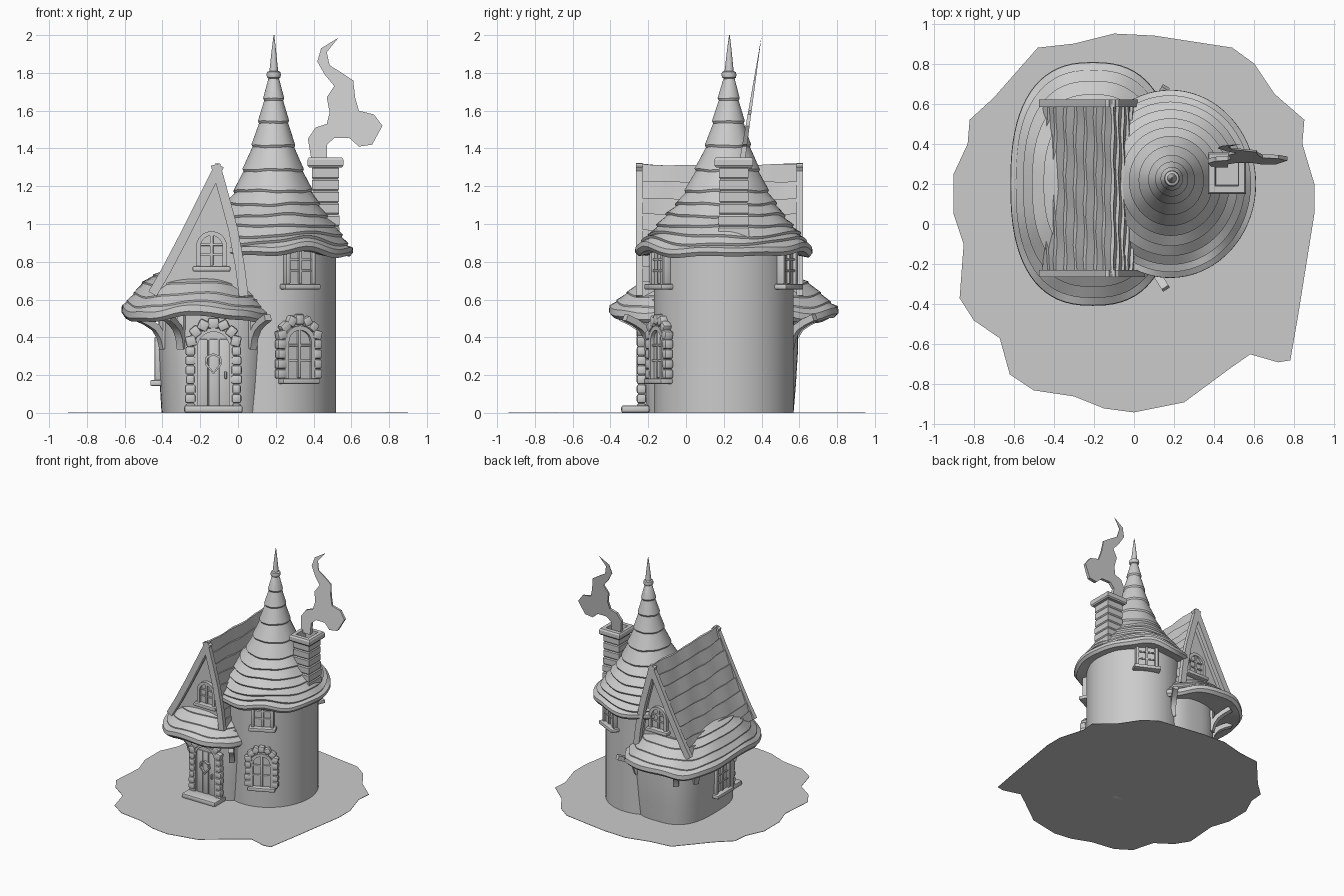
import bpy, bmesh, math, random
from math import sin, cos, pi, radians
from mathutils import Matrix, Vector

random.seed(4)
if "Cube" in bpy.data.objects:
    bpy.data.objects.remove(bpy.data.objects["Cube"])

clay = bpy.data.materials.new("light_grey")
clay.use_nodes = True
clay.diffuse_color = (0.6, 0.6, 0.6, 1)
clay.node_tree.nodes["Principled BSDF"].inputs["Base Color"].default_value = (0.6, 0.6, 0.6, 1)


def finish(name, bm, M=Matrix(), smooth=35):
    bmesh.ops.recalc_face_normals(bm, faces=bm.faces)
    bm.transform(M)
    me = bpy.data.meshes.new(name)
    bm.to_mesh(me)
    bm.free()
    me.materials.append(clay)
    ob = bpy.data.objects.new(name, me)
    bpy.context.collection.objects.link(ob)
    bpy.ops.object.select_all(action='DESELECT')
    ob.select_set(True)
    bpy.context.view_layer.objects.active = ob
    bpy.ops.object.shade_smooth_by_angle(angle=radians(smooth))
    return ob


def loft(name, rings, M=Matrix(), smooth=35):
    """Skin closed rings of points and cap both ends."""
    bm = bmesh.new()
    vs = [[bm.verts.new(p) for p in r] for r in rings]
    n = len(vs[0])
    for a, b in zip(vs, vs[1:]):
        for i in range(n):
            j = (i + 1) % n
            bm.faces.new((a[i], a[j], b[j], b[i]))
    bm.faces.new(vs[0])
    bm.faces.new(vs[-1])
    return finish(name, bm, M, smooth)


def box(name, size, M, bevel=0.008):
    bm = bmesh.new()
    bmesh.ops.create_cube(bm, size=1, matrix=Matrix.Diagonal((*size, 1)))
    bmesh.ops.bevel(bm, geom=bm.edges[:], offset=bevel, segments=2, affect='EDGES', profile=0.5)
    return finish(name, bm, M)


def offset(path, d):
    """Shift an x-z path sideways by d."""
    out = []
    for i, p in enumerate(path):
        t = Vector(path[min(i + 1, len(path) - 1)]) - Vector(path[max(i - 1, 0)])
        t.normalize()
        out.append((p[0] - t.y * d, p[1] + t.x * d))
    return out


def ribbon(name, path, w, y0, y1, M=Matrix()):
    """Rectangular strip along an x-z path."""
    pairs = zip(offset(path, w / 2), offset(path, -w / 2))
    loft(name, [[(a[0], y0, a[1]), (a[0], y1, a[1]), (b[0], y1, b[1]), (b[0], y0, b[1])]
                for a, b in pairs], M)


def oval(a, n):
    c, s = cos(a), sin(a)
    return (math.copysign(abs(c) ** (2 / n), c), math.copysign(abs(s) ** (2 / n), s))


def lerp_profile(P, t):
    f = t * (len(P) - 1)
    i = min(int(f), len(P) - 2)
    return Vector(P[i]).lerp(Vector(P[i + 1]), f - i)


def T(x, y, z):
    return Matrix.Translation((x, y, z))


def R(deg, axis='Z'):
    return Matrix.Rotation(radians(deg), 4, axis)


def arch(hw, h):
    """Round-headed outline, left foot to right foot."""
    top = [(-hw * cos(pi * i / 10), h - hw + hw * sin(pi * i / 10)) for i in range(11)]
    return [(-hw, 0)] + top + [(hw, 0)]


def plate(name, path, y0, y1, M):
    loft(name, [[(x, y, z) for x, z in path] for y in (y0, y1)], M)


def stones(name, hw, h, M, n=4):
    """Rough blocks up both jambs and around the arch."""
    spring = h - hw
    spots = [(s * hw, spring * (k + .5) / n, 0) for s in (-1, 1) for k in range(n)]
    spots += [(-hw * cos(a), spring + hw * sin(a), 90 - math.degrees(a) + 90)
              for a in (pi * (k + .5) / 7 for k in range(7))]
    for x, z, rot in spots:
        size = (.05 + random.uniform(-.006, .008), .05, spring / n * .96 if rot == 0 else pi * hw / 7 * 1.05)
        box(name, size, M @ T(x, -.008, z) @ R(rot - 180 if rot else 0, 'Y'), .011)


def window(name, hw, h, M, rounded=True):
    path = arch(hw, h) if rounded else [(-hw, 0), (-hw, h), (hw, h), (hw, 0)]
    plate(name + "_pane", path, -.008, .03, M)
    if rounded:
        ribbon(name + "_frame", path, .024, -.028, .03, M)
    else:
        for s in (-1, 1):
            box(name + "_frame", (.026, .055, h), M @ T(s * hw, 0, h / 2))
        box(name + "_lintel", (hw * 2 + .03, .055, .026), M @ T(0, 0, h))
    box(name + "_mullion", (.018, .03, h - .01), M @ T(0, -.006, h / 2), .004)
    for f in (.36, .66):
        box(name + "_bar", (hw * 2, .026, .012), M @ T(0, -.005, h * f), .003)
    box(name + "_sill", (hw * 2 + .06, .075, .03), M @ T(0, -.012, -.012))


# Ground patch
edge = [(-.48, .88), (-.3, .9), (-.1, .95), (.1, .94), (.49, .88), (.6, .8), (.7, .65), (.85, .52),
        (.84, .4), (.9, .2), (.9, .05), (.86, -.2), (.82, -.45), (.78, -.68), (.72, -.69), (.58, -.65),
        (.48, -.72), (.25, -.89), (0, -.94), (-.15, -.92), (-.3, -.86), (-.5, -.83), (-.62, -.75),
        (-.67, -.57), (-.8, -.48), (-.87, -.37), (-.85, -.1), (-.9, .05), (-.9, .25), (-.83, .4),
        (-.82, .52), (-.7, .63)]
loft("ground", [[(x, y, z) for x, y in edge] for z in (0, .003)])

# House and tower walls
A = [2 * pi * i / 72 for i in range(72)]
HX, HY, TX, TY = -.12, .18, .17, .2


def oval_ring(cx, cy, rx, ry, z, n=2):
    return [(cx + rx * oval(a, n)[0], cy + ry * oval(a, n)[1], z) for a in A]


loft("house_wall", [oval_ring(HX, HY, .3 * s, .41 * s, z, 2.9)
                    for z, s in ((0, .95), (.15, .98), (.35, 1.01), (.6, 1.0))])
loft("tower_wall", [oval_ring(TX, TY, .35, .37, z) for z in (0, .3, .6, .9)])

# Layered skirt roof around the house
skirt = [(.4, .76), (.6, .72), (.74, .68), (.85, .62), (.94, .57), (1, .54)]


def skirt_ring(f, z, k):
    ring = []
    for a in A:
        x, y = oval(a, 2.5)
        dz = f ** 3 * (.018 * cos(4 * a) + .006 * sin(9 * a + k))
        ring.append((-.205 + .41 * f * x, .2 + .605 * f * y, z + dz))
    return ring


rings = []
for k in range(5):
    a, b = lerp_profile(skirt, k / 5), lerp_profile(skirt, (k + 1) / 5)
    rings += [skirt_ring(a.x, a.y, k - 1), skirt_ring(b.x, b.y + .008, k)]
rings += [skirt_ring(1.005, .515, 4), skirt_ring(.97, .495, 4), skirt_ring(.66, .53, 4)]
loft("skirt_roof", rings)

# Steep gable roof with stepped courses, gable walls and barge boards
left = [(-.47, .64), (-.4, .76), (-.3, .95), (-.2, 1.15), (-.115, 1.32)]
right = [(-.1, 1.32), (-.05, 1.14), (-.005, .97), (.03, .78), (.05, .62)]


def courses(P, n, down):
    out = []
    for k in range(n):
        a, b = lerp_profile(P, k / n), lerp_profile(P, (k + 1) / n)
        d = Vector((b.y - a.y, a.x - b.x)).normalized() * -.014
        out += [a, b - d] if down else [a - d, b]
    return out


outer = courses(left, 8, False) + courses(right, 8, True)
inner = offset(left, -.035)[:-1] + [(-.108, 1.25)] + offset(right, -.035)[1:]
sections = []
for i in range(13):
    y = -.25 + .85 * i / 12
    sag = .014 * sin(pi * i / 12)
    ring = [(p[0] + .004 * sin(i * 1.7 + k), y, p[1] - sag + .004 * sin(i * 1.1 + k * .6))
            for k, p in enumerate(outer)]
    sections.append(ring + [(x, y, z - sag) for x, z in reversed(inner)])
loft("gable_roof", sections)
plate("gable_wall", [(x, z) for x, z in inner], -.2, .55, Matrix())
for y in (-.265, .585):
    ribbon("barge_board_left", offset(left, -.02), .05, y, y + .035)
    ribbon("barge_board_right", offset(right, -.02), .05, y, y + .035)

# Tower cone roof: stepped courses, eaves lifted over the windows, finial
cone = [(.03, 1.78), (.065, 1.6), (.12, 1.4), (.2, 1.2), (.27, 1.09), (.34, 1.0), (.4, .92), (.44, .87)]
lifts = (radians(-64), radians(64))


def cone_ring(r, z, k):
    ring, f = [], min(r / .44, 1)
    for a in A:
        b = (a + pi) % (2 * pi) - pi
        lift = sum(math.exp(-((b - w) / .32) ** 2) for w in lifts)
        dz = .04 * lift * f ** 5 + .007 * f * sin(3 * a + k * 2) + .004 * f * sin(8 * a + k)
        ring.append((.19 - .01 * f + r * .96 * cos(a), .23 - .03 * f + r * (1 + .05 * f) * sin(a), z + dz))
    return ring


rings = [cone_ring(r, z, 0) for r, z in ((.002, 2.0), (.012, 1.92), (.024, 1.81), (.036, 1.805),
                                         (.04, 1.79), (.036, 1.775), (.028, 1.77))]
for k in range(11):
    a, b = lerp_profile(cone, k / 11), lerp_profile(cone, (k + 1) / 11)
    rings += [cone_ring(a.x, a.y - .012, k - 1), cone_ring(b.x + .006, b.y, k)]
rings += [cone_ring(.447, .845, 10), cone_ring(.43, .825, 10), cone_ring(.3, .85, 10)]
loft("tower_roof", rings)

# Chimney with brick courses and a hollow cap
steps = []
for k in range(7):
    z, s = .86 + k * .063, .078 - .0012 * k + random.uniform(-.002, .002)
    steps += [(s - .006, z), (s, z + .008), (s, z + .055), (s - .006, z + .063)]
steps += [(.088, 1.3), (.095, 1.31), (.095, 1.34), (.088, 1.352), (.058, 1.352), (.055, 1.25)]
loft("chimney", [[(.463 + s * u, .253 + 1.08 * s * v, z) for u, v in ((-1, -1), (1, -1), (1, 1), (-1, 1))]
                 for s, z in steps], smooth=25)

# Curling smoke, a thin leaning sheet
puff = [(.47, 1.33), (.39, 1.33), (.37, 1.45), (.41, 1.51), (.47, 1.53), (.485, 1.59), (.47, 1.67),
        (.51, 1.73), (.46, 1.79), (.42, 1.86), (.44, 1.93), (.53, 1.985), (.47, 1.91), (.485, 1.84),
        (.55, 1.8), (.61, 1.76), (.62, 1.67), (.64, 1.6), (.72, 1.58), (.765, 1.52), (.71, 1.42),
        (.64, 1.41), (.59, 1.455), (.51, 1.455), (.47, 1.42)]
loft("smoke", [[(x, .3 + (z - 1.35) * .155 + d * (2 - z), z) for x, z in puff] for d in (-.022, .022)])

# Windows: tower front and back, stone-framed lower, gables, house side
for deg in (26, 154):
    a = radians(deg)
    window("tower_window", .075, .2, T(TX + .35 * sin(a), TY - .37 * cos(a), .68) @ R(deg), False)
a = radians(25)
M = T(TX + .35 * sin(a), TY - .37 * cos(a), .18) @ R(25)
window("lower_window", .078, .27, M)
stones("lower_window_stone", .105, .315, M)
window("gable_window", .07, .175, T(-.14, -.2, .775))
window("rear_gable_window", .07, .175, T(-.14, .55, .775) @ R(180))
M = T(-.415, .13, .17) @ R(-90)
window("side_window", .08, .22, M, False)

# Front door with planks, stone arch, crest and step
D = T(-.13, -.228, 0)
plate("door", arch(.095, .44), -.008, .04, D)
ribbon("door_frame", arch(.095, .44), .02, -.025, .04, D)
for x in (-.055, 0, .055):
    box("door_plank", (.05, .02, .36), D @ T(x, -.006, .21), .004)
stones("door_stone", .122, .475, D, 7)
crest = [(-.035, .295), (0, .31), (.035, .295), (.04, .26), (0, .21), (-.04, .26), (-.035, .295)]
ribbon("door_crest", crest, .012, -.035, 0, D)
box("door_handle", (.012, .03, .04), D @ T(.065, -.02, .2), .004)
box("door_step", (.31, .15, .04), D @ T(0, -.04, .02), .012)

# Curved brackets under the skirt roof
for deg in (-118, -58, -150, 150, 118, 58):
    u, v = oval(radians(deg), 2.9)
    M = T(HX + .3 * u, HY + .41 * v, 0) @ R(deg)
    ribbon("bracket", [(0, .34), (.015, .4), (.05, .45), (.1, .48), (.16, .505)], .036, -.02, .02, M)
    box("bracket_post", (.04, .045, .18), M @ T(0, 0, .43))
